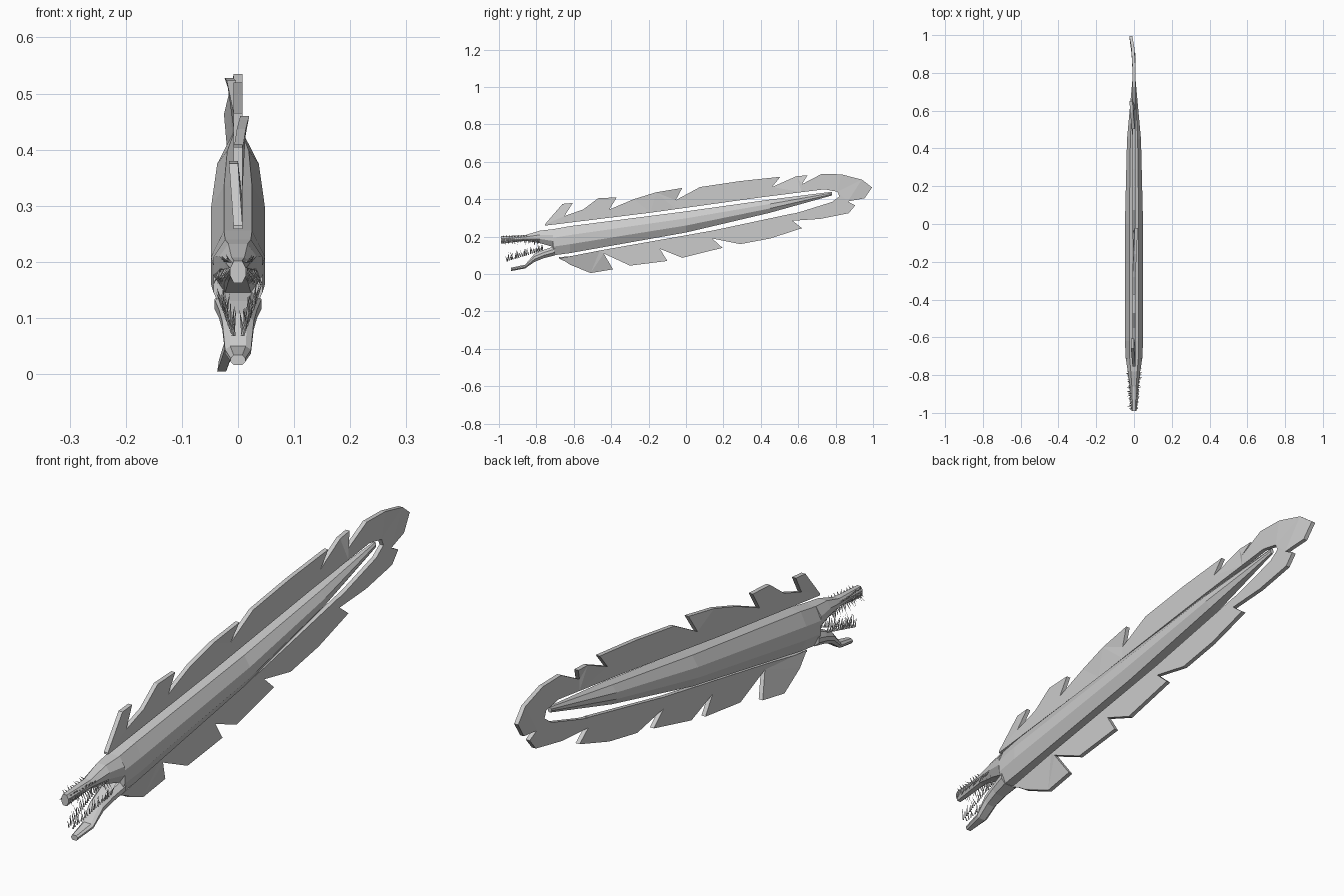
import bpy, bmesh, math, random
from mathutils import Vector

if "Cube" in bpy.data.objects:
    bpy.data.objects.remove(bpy.data.objects["Cube"])

random.seed(4)
grey = bpy.data.materials.new("pale grey")
grey.diffuse_color = (0.6, 0.6, 0.6, 1)
grey.use_nodes = True
grey.node_tree.nodes["Principled BSDF"].inputs["Base Color"].default_value = grey.diffuse_color


def finish(name, bm):
    bmesh.ops.recalc_face_normals(bm, faces=bm.faces)
    me = bpy.data.meshes.new(name)
    bm.to_mesh(me)
    bm.free()
    me.materials.append(grey)
    ob = bpy.data.objects.new(name, me)
    bpy.context.collection.objects.link(ob)
    return ob


def loft(name, sections, flat=0.52):
    """Eight-sided skin through sections of (y, top z, bottom z, half width)."""
    bm = bmesh.new()
    rings = []
    for y, zt, zb, w in sections:
        lo, hi = zb + (zt - zb) * 0.33, zb + (zt - zb) * 0.67
        half = [(w * flat, zt), (w, hi), (w, lo), (w * flat, zb)]
        pts = half + [(-x, z) for x, z in reversed(half)]
        rings.append([bm.verts.new((x, y, z)) for x, z in pts])
    for a, b in zip(rings, rings[1:]):
        for i in range(8):
            j = (i + 1) % 8
            bm.faces.new((a[i], a[j], b[j], b[i]))
    bm.faces.new(rings[0])
    bm.faces.new(rings[-1])
    return finish(name, bm)


# Tapering body, running into the upper jaw
loft("body", [(-0.71, 0.240, 0.100, 0.044), (-0.62, 0.256, 0.112, 0.048),
              (0.0, 0.335, 0.222, 0.048), (0.45, 0.398, 0.328, 0.037),
              (0.78, 0.440, 0.420, 0.007)])
loft("upper_jaw", [(-0.99, 0.202, 0.162, 0.014), (-0.86, 0.208, 0.178, 0.022),
                   (-0.78, 0.232, 0.165, 0.033), (-0.71, 0.240, 0.145, 0.044)])
loft("lower_jaw", [(-0.935, 0.034, 0.016, 0.013), (-0.86, 0.050, 0.030, 0.023),
                   (-0.81, 0.108, 0.065, 0.028), (-0.76, 0.130, 0.085, 0.034),
                   (-0.70, 0.150, 0.100, 0.042)], flat=0.6)

# Fin: feather plates between an inner edge beside the body and a ragged outline
UPPER = [(-0.76, 0.258), (-0.19, 0.328), (0.40, 0.410), (0.74, 0.453)]
LOWER = [(-0.68, 0.083), (-0.46, 0.126), (0.14, 0.232), (0.61, 0.332), (0.78, 0.385)]


def edge(line, y):
    for (y0, z0), (y1, z1) in zip(line, line[1:]):
        if y <= y1:
            return z0 + (z1 - z0) * (y - y0) / (y1 - y0)
    return line[-1][1]


def plate(name, outline, bend, thick=0.008):
    """Extruded y-z outline; bend maps a point index to its sideways shift."""
    bm = bmesh.new()
    sides = [[bm.verts.new((s * thick + bend.get(i, 0), y, z))
              for i, (y, z) in enumerate(outline)] for s in (-1, 1)]
    caps = [bm.faces.new(s) for s in sides]
    for i in range(len(outline)):
        j = (i + 1) % len(outline)
        bm.faces.new((sides[0][i], sides[0][j], sides[1][j], sides[1][i]))
    bmesh.ops.recalc_face_normals(bm, faces=bm.faces)
    bmesh.ops.triangulate(bm, faces=caps)
    return finish(name, bm)


def feather(name, line, pts, bend):
    ys = [pts[-1][0], pts[0][0]]
    inner = []
    for y in ys:
        inner.append((y, edge(line, y)))
    mids = [p for p in line if min(ys) < p[0] < max(ys)]
    mids.sort(reverse=ys[0] > ys[1])
    plate(name, pts + inner[:1] + mids + inner[1:], bend)


uppers = [
    ([(-0.755, 0.265), (-0.66, 0.375), (-0.605, 0.38), (-0.65, 0.31)], {1: -0.008, 2: -0.008}),
    ([(-0.65, 0.31), (-0.55, 0.345), (-0.47, 0.405), (-0.37, 0.41), (-0.41, 0.345)], {}),
    ([(-0.41, 0.345), (-0.28, 0.40), (-0.16, 0.437), (-0.02, 0.46), (-0.055, 0.395)],
     {2: 0.006, 3: 0.012}),
    ([(-0.055, 0.395), (0.075, 0.465), (0.29, 0.497), (0.505, 0.52), (0.46, 0.465)], {}),
    ([(0.46, 0.465), (0.59, 0.523), (0.65, 0.528), (0.62, 0.48)], {1: -0.012, 2: -0.016}),
]
lowers = [
    ([(-0.68, 0.09), (-0.62, 0.05), (-0.51, 0.005), (-0.39, 0.025), (-0.44, 0.11)],
     {1: -0.014, 2: -0.029, 3: -0.026}),
    ([(-0.44, 0.11), (-0.30, 0.045), (-0.10, 0.07), (-0.14, 0.135)], {}),
    ([(-0.14, 0.135), (-0.02, 0.087), (0.195, 0.14), (0.14, 0.19)], {}),
    ([(0.14, 0.19), (0.29, 0.16), (0.45, 0.19), (0.62, 0.245), (0.57, 0.285)], {}),
]
for i, (pts, bend) in enumerate(uppers):
    feather(f"upper_fin_{i + 1}", UPPER, pts, bend)
for i, (pts, bend) in enumerate(lowers):
    feather(f"lower_fin_{i + 1}", LOWER, pts, bend)

# Tail fin wraps around the end of the body
plate("tail_fin", [(0.62, 0.48), (0.725, 0.535), (0.83, 0.533), (0.94, 0.505), (0.995, 0.463),
                   (0.955, 0.405), (0.865, 0.388), (0.905, 0.367), (0.87, 0.325), (0.72, 0.295),
                   (0.57, 0.285), (0.57, 0.322), (0.61, 0.332), (0.78, 0.385), (0.82, 0.415),
                   (0.81, 0.440), (0.74, 0.453), (0.62, 0.438)],
      {3: -0.007, 4: -0.017, 5: -0.012})


# Needle teeth along both jaws
def teeth(name, start, end, count, lean, length):
    bm = bmesh.new()
    for side in (-1, 1):
        for i in range(count):
            p = Vector(start).lerp(Vector(end), i / (count - 1))
            d = Vector(lean) + Vector([random.uniform(-0.3, 0.3) for _ in range(3)])
            tip = p + d.normalized() * length * random.uniform(0.6, 1.1)
            base = []
            for k in range(4):
                a = k * math.pi / 2
                base.append(bm.verts.new((side * (p.x + 0.0035 * math.cos(a)),
                                          p.y + 0.0035 * math.sin(a), p.z)))
            t = bm.verts.new((side * tip.x, tip.y, tip.z))
            bm.faces.new(base)
            for k in range(4):
                bm.faces.new((base[k], base[(k + 1) % 4], t))
    return finish(name, bm)


teeth("lower_teeth", (0.008, -0.955, 0.068), (0.029, -0.77, 0.125), 19, (0.1, -0.1, 1), 0.046)
teeth("upper_teeth", (0.013, -0.98, 0.190), (0.031, -0.79, 0.185), 19, (0.35, 0, -1), 0.032)
teeth("snout_spines", (0.012, -0.975, 0.198), (0.022, -0.85, 0.200), 9, (0.5, -0.3, 0.6), 0.016)
